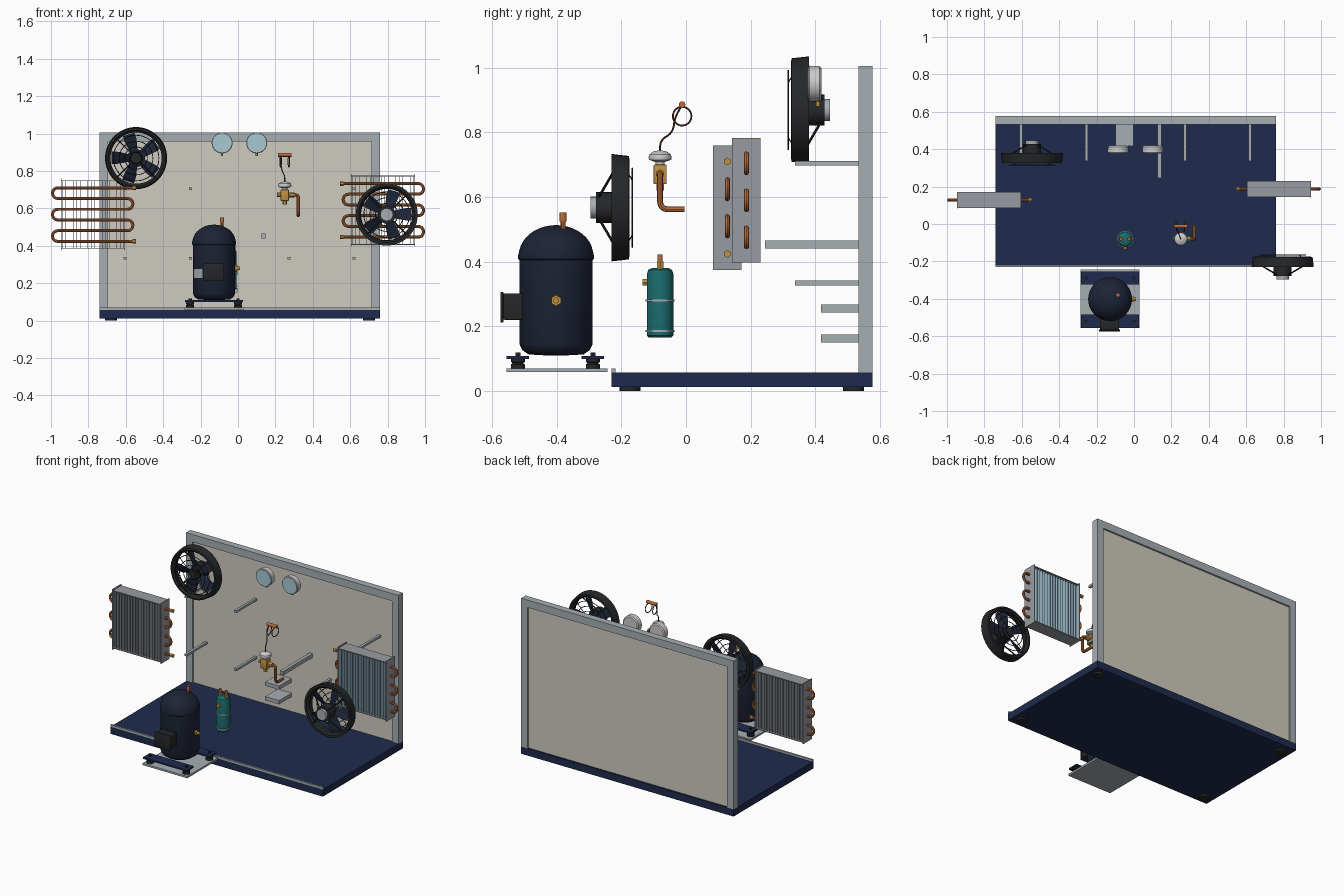
import bpy, bmesh
from math import pi, sin, cos
from mathutils import Vector, Matrix

if "Cube" in bpy.data.objects:
    bpy.data.objects.remove(bpy.data.objects["Cube"])

PLACE = Matrix.Identity(4)   # transform applied to each new part


def mat(name, r, g, b):
    m = bpy.data.materials.new(name)
    m.diffuse_color = [(c / 255) ** 2.2 for c in (r, g, b)] + [1]
    m.use_nodes = True
    m.node_tree.nodes["Principled BSDF"].inputs["Base Color"].default_value = m.diffuse_color
    return m


NAVY, BLACK = mat("navy", 36, 47, 78), mat("black", 42, 43, 45)
SHELL, BEIGE = mat("shell", 34, 40, 56), mat("beige", 206, 202, 190)
STEEL, FIN = mat("steel", 165, 173, 178), mat("fin", 150, 154, 160)
BLUEFIN, GLASS = mat("blue_fin", 150, 180, 195), mat("glass", 165, 200, 210)
COPPER, BRASS = mat("copper", 184, 108, 62), mat("brass", 190, 145, 65)
TEAL, WHITE = mat("teal", 32, 105, 108), mat("white", 225, 225, 222)
BROWN = mat("brown", 95, 62, 48)


def finish(name, bm, m):
    bmesh.ops.recalc_face_normals(bm, faces=bm.faces)
    me = bpy.data.meshes.new(name)
    bm.to_mesh(me)
    bm.free()
    me.transform(PLACE)
    me.materials.append(m)
    ob = bpy.data.objects.new(name, me)
    bpy.context.collection.objects.link(ob)
    return ob


def box(name, x0, x1, y0, y1, z0, z1, m=STEEL, bevel=0):
    bm = bmesh.new()
    bmesh.ops.create_cube(bm, size=1, matrix=Matrix.Translation(((x0 + x1) / 2, (y0 + y1) / 2, (z0 + z1) / 2))
                          @ Matrix.Diagonal((x1 - x0, y1 - y0, z1 - z0, 1)))
    if bevel:
        bmesh.ops.bevel(bm, geom=bm.edges[:], offset=bevel, segments=2, affect='EDGES', profile=0.5)
    return finish(name, bm, m)


def lathe(name, prof, loc, m, axis=(0, 0, 1), n=32, closed=False):
    """Spin (radius, height) points about an axis."""
    bm = bmesh.new()
    rows = [[bm.verts.new((r * cos(2 * pi * i / n), r * sin(2 * pi * i / n), h)) for i in range(n)] for r, h in prof]
    pairs = list(zip(rows, rows[1:])) + ([(rows[-1], rows[0])] if closed else [])
    for a, b in pairs:
        for i in range(n):
            j = (i + 1) % n
            bm.faces.new((a[i], a[j], b[j], b[i]))
    if not closed:
        bm.faces.new(rows[0])
        bm.faces.new(rows[-1])
    q = Vector((0, 0, 1)).rotation_difference(Vector(axis))
    bm.transform(Matrix.Translation(loc) @ q.to_matrix().to_4x4())
    return finish(name, bm, m)


def cyl(name, r, h0, h1, loc, m, axis=(0, 0, 1), n=24):
    return lathe(name, [(r, h0), (r, h1)], loc, m, axis, n)


def tube(name, pts, r, m, fillet=0.03, cyclic=False):
    pts = [Vector(p) for p in pts]
    path = pts if cyclic else [pts[0]]
    if not cyclic:
        for a, b, c in zip(pts, pts[1:], pts[2:]):
            f = min(fillet, (a - b).length * .495, (c - b).length * .495)
            p, q = b + (a - b).normalized() * f, b + (c - b).normalized() * f
            k = b.lerp((p + q) / 2, .172)      # bulge toward a round bend
            path += [(p * (1 - t) + k * t) * (1 - t) + (k * (1 - t) + q * t) * t for t in (0, .2, .4, .6, .8, 1)]
        path.append(pts[-1])
    cu = bpy.data.curves.new(name, 'CURVE')
    cu.dimensions, cu.bevel_depth, cu.bevel_resolution, cu.use_fill_caps = '3D', r, 2, True
    s = cu.splines.new('POLY')
    s.points.add(len(path) - 1)
    for sp, p in zip(s.points, path):
        sp.co = (*p, 1)
    s.use_cyclic_u = cyclic
    tmp = bpy.data.objects.new(name, cu)
    bm = bmesh.new()
    me = bpy.data.meshes.new_from_object(tmp)
    bm.from_mesh(me)
    bpy.data.objects.remove(tmp)
    return finish(name, bm, m)


def ring(name, r, thick, loc, m, axis):
    return lathe(name, [(r + thick * cos(a * pi / 3), thick * sin(a * pi / 3)) for a in range(6)], loc, m, axis, 40, True)


# Base tray, lip and feet
box("base_tray", -.74, .76, -.23, .577, .012, .057, NAVY)
box("base_front_lip", -.74, .76, -.23, -.218, .057, .07)
for x in (-.68, .70):
    for y in (-.173, .518):
        cyl("foot", .032, 0, .012, (x, y, 0), BLACK)

# Back frame and panel
box("frame_post_left", -.74, -.695, .533, .577, .057, 1.005)
box("frame_post_right", .715, .76, .533, .577, .057, 1.005)
box("frame_top", -.695, .715, .533, .577, .957, 1.005)
box("back_panel", -.695, .715, .543, .566, .057, .957, BEIGE)

# Wall brackets and shelves
for x, z in [(x, z) for x in (-.605, -.255, .62) for z in (.334, .705)] + [(.272, .334)]:
    box("wall_bracket", x - .008, x + .008, .337, .543, z - .007, z + .007)
box("valve_bracket", .125, .147, .245, .543, .44, .465)
for z in (.15, .243):
    box("wall_shelf", -.1, -.002, .417, .543, z, z + .024)

# Gauges
for x in (-.085, .10):
    lathe("gauge_case", [(.048, .04), (.055, .034), (.056, .003), (.053, 0)], (x, .379, .95), WHITE, (0, 1, 0))
    cyl("gauge_glass", .051, -.003, .004, (x, .379, .95), GLASS, (0, 1, 0))
    cyl("gauge_stem", .006, -.07, -.05, (x, .408, .95), BRASS, n=12)


# Fan: axis along local y, guard toward -y
def fan():
    Y = (0, 1, 0)
    lathe("fan_shroud", [(.166, 0), (.16, -.053), (.150, -.055), (.137, -.04), (.139, -.012), (.15, 0)],
          (0, 0, 0), BLACK, Y, 48, True)
    cyl("fan_hub", .036, -.048, -.01, (0, 0, 0), BLACK, Y)
    cyl("fan_motor", .048, -.008, .048, (0, 0, 0), BLACK, Y)
    cyl("fan_motor_cap", .034, .048, .066, (0, 0, 0), STEEL, Y)
    bm = bmesh.new()
    for k in range(5):
        a = 2 * pi * k / 5 + pi / 2 + .3
        er, et = Vector((cos(a), 0, sin(a))), Vector((-sin(a), 0, cos(a)))
        g = []
        for r, w, tw in ((.03, .017, .7), (.07, .027, .55), (.105, .033, .45), (.132, .032, .38)):
            g.append([bm.verts.new(er * r + et * s * w + Vector((0, -.028 + tw * s * w + .004 * s * s, 0)))
                      for s in (-1, -.5, 0, .5, 1)])
        for p, q in zip(g, g[1:]):
            for i in range(4):
                bm.faces.new((p[i], p[i + 1], q[i + 1], q[i]))
    bmesh.ops.solidify(bm, geom=bm.faces[:], thickness=.003)
    finish("fan_blades", bm, SHELL)
    for r in (.03, .06, .09, .122):
        ring("guard_ring", r, .0022, (0, -.064, 0), BLACK, Y)
    for k in range(4):
        a = pi / 4 + k * pi / 2
        c, s = cos(a), sin(a)
        tube("guard_wire", [(.03 * c, -.064, .03 * s), (.122 * c, -.064, .122 * s), (.15 * c, -.05, .15 * s)], .002, BLACK, .01)
        tube("motor_strut", [(.046 * c, .04, .046 * s), (.152 * c, -.004, .152 * s)], .004, BLACK)


PLACE = Matrix.Translation((-.545, .38, .869))
fan()
PLACE = Matrix.Translation((.795, -.23, .567)) @ Matrix.Rotation(pi, 4, 'Z')
fan()


# Finned coils: serpentine tube through fins, bends outward at side s
def coil(s, y, zc, fin_mat):
    for i in range(18):
        x = s * (.61 + .33 * i / 17)
        box("coil_fin", x - .001, x + .001, y - .04, y + .04, zc - .18, zc + .18, fin_mat)
    for x in (.605, .945):
        box("coil_end_plate", s * x - .002, s * x + .002, y - .044, y + .044, zc - .193, zc + .193, FIN)
    for z in (-.183, .183):
        box("coil_cover", s * .775 - .17, s * .775 + .17, y - .042, y + .042, zc + z - .002, zc + z + .002, FIN)
    pts = [(s * .55, y, zc + .143)]
    for i in range(6):
        z = zc + .143 - i * .0573
        e = [.562, .992]
        ends = e if i % 2 == 0 else e[::-1]
        pts += [(s * x, y, z) for x in ends]
    pts = [pts[0]] + pts[2:-1] + [(s * .55, y, zc - .143)]
    tube("coil_tube", pts, .008, COPPER, .0284)
    for z in (.143, -.143):
        cyl("coil_fitting", .012, 0, .018, (s * .555 - .009, y, zc + z), BRASS, (1, 0, 0), 6)


PLACE = Matrix.Identity(4)
coil(-1, .128, .567, FIN)
coil(1, .187, .59, BLUEFIN)

# Compressor
cx, cy = -.128, -.402
dome = [(.115 * cos(a), .42 + .093 * sin(a)) for a in [i * pi / 20 for i in range(1, 10)]]
lathe("compressor_shell", [(.03, .11), (.085, .113), (.105, .127), (.113, .145), (.1135, .405), (.117, .408), (.117, .42)]
      + dome + [(.002, .513)], (cx, cy, 0), SHELL, n=48)
tube("discharge_pipe", [(-.085, -.38, .47), (-.085, -.38, .55)], .008, COPPER)
cyl("discharge_collar", .011, .525, .552, (-.085, -.38, 0), COPPER, n=16)
cyl("suction_fitting", .017, .108, .124, (cx, cy, .28), BRASS, (1, 0, 0), 6)
cyl("suction_port", .009, .12, .138, (cx, cy, .28), BRASS, (1, 0, 0), 16)
box("terminal_box", -.183, -.079, -.565, -.505, .22, .302, BLACK, .004)
box("terminal_cover", -.187, -.075, -.574, -.565, .212, .306, BLACK, .002)
bm = bmesh.new()
arc = [pi * (1.1 + .22 * i / 6) for i in range(7)]
v = [[bm.verts.new((cx + .1165 * cos(a), cy + .1165 * sin(a), z)) for a in arc] for z in (.228, .276)]
for i in range(6):
    bm.faces.new((v[0][i], v[0][i + 1], v[1][i + 1], v[1][i]))
bmesh.ops.solidify(bm, geom=bm.faces[:], thickness=.002)
finish("rating_plate", bm, STEEL)

# Compressor mounting
box("mount_plate", -.285, .03, -.555, -.243, .058, .07)
for y in (-.52, -.288):
    box("mount_rail", -.283, .027, y - .035, y + .035, .099, .109, NAVY)
    for x in (-.256, .0):
        lathe("rubber_mount", [(.022, .07), (.022, .082), (.016, .086), (.022, .09), (.022, .1)], (x, y, 0), BLACK)
        cyl("mount_bolt", .009, .105, .119, (x, y, 0), BLACK, n=6)

# Liquid receiver
rx, ry = -.048, -.08
lathe("receiver_tank", [(.034, .165), (.041, .172), (.041, .362), (.037, .374), (.025, .381)], (rx, ry, 0), TEAL)
for z in (.185, .28):
    lathe("receiver_band", [(.04, z - .003), (.045, z - .003), (.045, z + .003), (.04, z + .003)], (rx, ry, 0), STEEL, closed=True)
for dx in (-.022, .022):
    cyl("receiver_valve", .012, .375, .4, (rx + dx, ry, 0), BRASS, n=6)
    cyl("receiver_stub", .008, .4, .422, (rx + dx, ry, 0), COPPER, n=16)
cyl("receiver_port", .012, .035, .055, (rx, ry, .336), BRASS, (0, -1, 0), 6)

# Expansion valve
vx, vy = .25, -.08
box("valve_body", vx - .022, vx + .022, vy - .02, vy + .02, .64, .70, BRASS, .003)
cyl("valve_stem", .013, .62, .64, (vx, vy, 0), BRASS, n=6)
cyl("valve_inlet", .012, -.042, -.02, (vx, vy, .672), BRASS, (1, 0, 0), 6)
cyl("valve_outlet", .014, .02, .052, (vx, vy, .672), BRASS, (1, 0, 0), 6)
lathe("valve_head", [(.014, .69), (.014, .708), (.034, .715), (.036, .722), (.033, .732), (.02, .741), (.004, .744)], (vx, vy, 0), WHITE)
tube("outlet_pipe", [(.295, vy, .672), (.322, vy, .672), (.322, vy, .562), (.322, -.005, .562)], .009, COPPER, .022)
tube("capillary", [(vx, vy, .74), (vx, vy, .775), (.235, -.04, .80), (.228, -.035, .845), (.228, -.012, .885)], .003, BROWN, .02)
ring("capillary_loop", .029, .0028, (.228, -.012, .85), BROWN, (1, .15, 0))
ring("capillary_loop", .029, .0028, (.272, -.012, .85), BROWN, (1, -.15, 0))
cyl("sensing_bulb", .01, 0, .07, (.215, -.012, .886), COPPER, (1, 0, 0), 20)

# Shading
bpy.ops.object.select_all(action='SELECT')
bpy.context.view_layer.objects.active = bpy.context.scene.objects[0]
bpy.ops.object.shade_smooth_by_angle(angle=.6)
